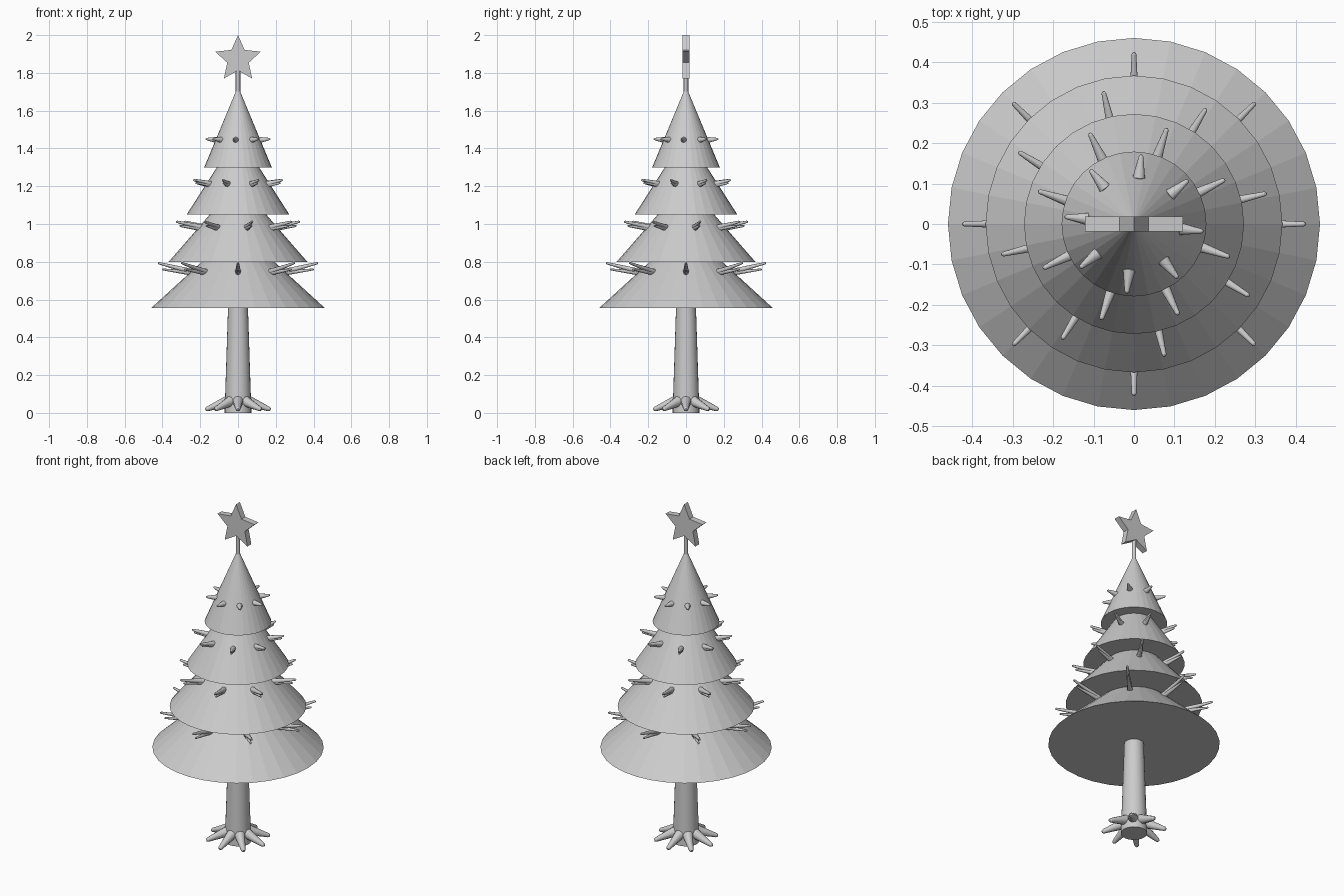
import bpy, bmesh, math
from mathutils import Vector, Matrix

cube = bpy.data.objects.get("Cube")
if cube:
    bpy.data.objects.remove(cube, do_unlink=True)

# One plain grey for the whole tree
grey = bpy.data.materials.new("plain_grey")
grey.use_nodes = True
grey.diffuse_color = (0.6, 0.6, 0.6, 1)
grey.node_tree.nodes["Principled BSDF"].inputs["Base Color"].default_value = (0.6, 0.6, 0.6, 1)


def finish(bm, name, smooth=False):
    bmesh.ops.recalc_face_normals(bm, faces=bm.faces)
    mesh = bpy.data.meshes.new(name)
    bm.to_mesh(mesh)
    bm.free()
    mesh.materials.append(grey)
    obj = bpy.data.objects.new(name, mesh)
    bpy.context.collection.objects.link(obj)
    if smooth:
        bpy.ops.object.select_all(action="DESELECT")
        obj.select_set(True)
        bpy.context.view_layer.objects.active = obj
        bpy.ops.object.shade_smooth_by_angle(angle=math.radians(40))
    return obj


def add_cone(bm, start, end, r1, r2, sides):
    """Closed tapered cylinder running from start to end."""
    start, end = Vector(start), Vector(end)
    axis = end - start
    turn = axis.to_track_quat("Z", "Y").to_matrix().to_4x4()
    bmesh.ops.create_cone(bm, cap_ends=True, segments=sides, radius1=r1, radius2=r2,
                          depth=axis.length,
                          matrix=Matrix.Translation((start + end) / 2) @ turn)


def add_spike(bm, angle, inner, outer, r1, r2):
    """Tapered spike with rounded ends; inner and outer are (radius, height)."""
    a, b = [Vector((r * math.cos(angle), r * math.sin(angle), z)) for r, z in (inner, outer)]
    d = (b - a).normalized()
    add_cone(bm, a, b, r1, r2, 10)
    add_cone(bm, a - d * r1 * 0.6, a, r1 * 0.5, r1, 10)
    add_cone(bm, b, b + d * r2 * 0.7, r2, r2 * 0.5, 10)


# Trunk and the pole that carries the star
bm = bmesh.new()
add_cone(bm, (0, 0, 0), (0, 0, 0.7), 0.071, 0.048, 24)
finish(bm, "trunk", True)
bm = bmesh.new()
add_cone(bm, (0, 0, 1.6), (0, 0, 1.83), 0.012, 0.012, 12)
finish(bm, "star_pole", True)

# Roots
bm = bmesh.new()
for i in range(8):
    add_spike(bm, i * math.pi / 4, (0.055, 0.062), (0.165, 0.02), 0.029, 0.012)
finish(bm, "roots", True)

# Foliage tiers: base height and base radius, with their twigs:
# height, inner radius, reach and rise
DEPTH = 0.415
tiers = [(0.555, 0.46, 0.745, 0.235, 0.42, 0.048),
         (0.80, 0.367, 0.98, 0.19, 0.332, 0.032),
         (1.05, 0.272, 1.21, 0.15, 0.246, 0.022),
         (1.30, 0.179, 1.445, 0.115, 0.168, 0.005)]
for n, (base, radius, z, inner, reach, rise) in enumerate(tiers):
    bm = bmesh.new()
    add_cone(bm, (0, 0, base), (0, 0, base + DEPTH), radius, 0.006, 32)
    finish(bm, f"foliage_tier_{n + 1}")
    bm = bmesh.new()
    for i in range(8):
        angle = i * math.pi / 4 + math.radians(13) * n
        add_spike(bm, angle, (inner, z), (reach, z + rise), 0.016, 0.006)
        if n < 3:
            # Shorter lower prong
            add_spike(bm, angle, (inner, z - 0.006),
                      (reach - 0.12 * (reach - inner), z + rise * 0.3), 0.014, 0.005)
    finish(bm, f"twigs_{n + 1}", True)

# Star
bm = bmesh.new()
points = []
for i in range(10):
    r = 0.06 if i % 2 else 0.127
    a = math.pi / 2 + i * math.pi / 5
    points.append(bm.verts.new((r * math.cos(a), -0.018, 1.873 + r * math.sin(a))))
face = bm.faces.new(points)
out = bmesh.ops.extrude_face_region(bm, geom=[face], use_keep_orig=True)
moved = [v for v in out["geom"] if isinstance(v, bmesh.types.BMVert)]
bmesh.ops.translate(bm, verts=moved, vec=(0, 0.036, 0))
finish(bm, "star")
